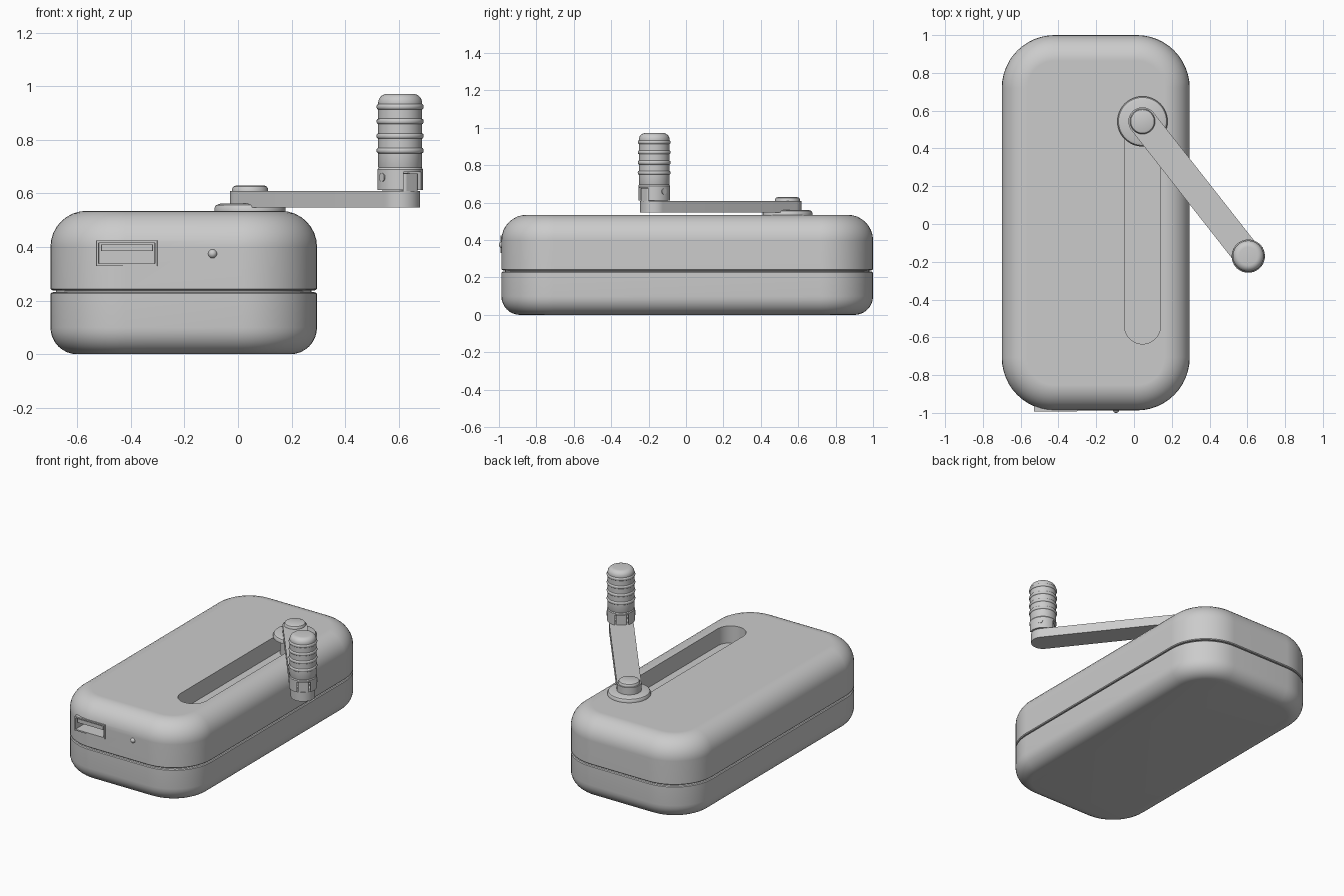
import bpy, bmesh
from math import cos, sin, pi, atan2, hypot
from mathutils import Matrix, Vector

if "Cube" in bpy.data.objects:
    bpy.data.objects.remove(bpy.data.objects["Cube"])


def finish(ob, angle=35):
    bpy.ops.object.select_all(action='DESELECT')
    ob.select_set(True)
    bpy.context.view_layer.objects.active = ob
    bpy.ops.object.shade_smooth_by_angle(angle=angle * pi / 180)


def loft(name, centre, half, r, profile, angle=0, n=12):
    """Stack rounded rectangles; profile is a list of (inset, z)."""
    bm = bmesh.new()
    rings = []
    for inset, z in profile:
        ring, rr = [], max(r - inset, 0.001)
        hx, hy = half[0] - inset - rr, half[1] - inset - rr
        for q, (sx, sy) in enumerate(((1, 1), (-1, 1), (-1, -1), (1, -1))):
            for i in range(n + 1):
                a = (q + i / n) * pi / 2
                ring.append(bm.verts.new((sx * hx + rr * cos(a), sy * hy + rr * sin(a), z)))
        rings.append(ring)
    m = len(rings[0])
    for a, b in zip(rings, rings[1:]):
        for i in range(m):
            bm.faces.new((a[i], a[(i + 1) % m], b[(i + 1) % m], b[i]))
    bm.faces.new(rings[0][::-1])
    bm.faces.new(rings[-1])
    bmesh.ops.remove_doubles(bm, verts=bm.verts, dist=1e-5)
    bm.transform(Matrix.Translation((*centre, 0)) @ Matrix.Rotation(angle, 4, 'Z'))
    me = bpy.data.meshes.new(name)
    bm.to_mesh(me)
    bm.free()
    ob = bpy.data.objects.new(name, me)
    bpy.context.collection.objects.link(ob)
    finish(ob)
    return ob


def turned(name, centre, points):
    """Round part from (radius, z) points."""
    R = max(p[0] for p in points)
    return loft(name, centre, (R, R), R, [(R - p, z) for p, z in points])


def box(name, lo, hi):
    c = [(a + b) / 2 for a, b in zip(lo, hi)]
    return loft(name, c[:2], ((hi[0] - lo[0]) / 2, (hi[1] - lo[1]) / 2), 0.002,
                [(0, lo[2]), (0, hi[2])], n=1)


def cut(ob, cutter):
    cutter.hide_render = True
    mod = ob.modifiers.new("cut", 'BOOLEAN')
    mod.operation, mod.solver, mod.object = 'DIFFERENCE', 'EXACT', cutter
    bpy.context.view_layer.objects.active = ob
    bpy.ops.object.modifier_apply(modifier=mod.name)
    bpy.data.objects.remove(cutter)
    finish(ob)


def arc(rx, rz, z, up, n=8):
    """Quarter round of a case edge, ordered from low to high."""
    pts = [(rx * (1 - cos(i / n * pi / 2)), z + (1 if up else -1) * rz * sin(i / n * pi / 2))
           for i in range(n + 1)]
    return pts if up else pts[::-1]


# Case halves with a recessed seam
C, H = (-0.2025, 0.0065), (0.4975, 0.9935)
loft("lower_case", C, H, 0.28, arc(0.1, 0.1, 0.1, False) + [(0, 0.226), (0.005, 0.231), (0.03, 0.233)])
loft("seam_core", C, H, 0.28, [(0.02, 0.2), (0.02, 0.27)])
upper = loft("upper_case", C, H, 0.28,
             [(0.03, 0.237), (0.005, 0.239), (0, 0.244)] + arc(0.135, 0.135, 0.4, True))

# Storage slot for the crank and cavity for the port
P = Vector((0.045, 0.543))
cut(upper, loft("slot_cutter", (P.x, 0.003), (0.095, 0.638), 0.095, [(0, 0.42), (0, 0.7)]))
cut(upper, box("port_cutter", (-0.525, -1.1, 0.335), (-0.305, -0.78, 0.42)))
mod = upper.modifiers.new("even_shading", 'WEIGHTED_NORMAL')
mod.keep_sharp = True

# Port: open metal shell with a tongue inside
shell = box("port_shell", (-0.53, -0.992, 0.33), (-0.30, -0.77, 0.425))
cut(shell, box("shell_cutter", (-0.521, -1.1, 0.339), (-0.309, -0.79, 0.416)))
box("port_tongue", (-0.512, -0.985, 0.385), (-0.318, -0.78, 0.41))

# Indicator light
bpy.ops.mesh.primitive_uv_sphere_add(segments=24, ring_count=12, radius=0.017, location=(-0.095, -0.983, 0.375))
bpy.context.object.name = "indicator_light"
finish(bpy.context.object)

# Crank hub, arm and pivot cap
G = Vector((0.605, -0.17))
d = G - P
ang, length = atan2(d.y, d.x), hypot(d.x, d.y)
turned("crank_hub", P, [(0.09, 0.42), (0.09, 0.53), (0.133, 0.532), (0.133, 0.546), (0.127, 0.556), (0.112, 0.562)])
loft("crank_arm", (P + G) / 2, (length / 2 + 0.075, 0.075), 0.075, [(0, 0.548), (0, 0.61)], ang)
turned("pivot_cap", P, [(0.067, 0.6), (0.067, 0.618), (0.062, 0.626), (0.052, 0.63)])

# Folding joint: forked collar, tongue and pin
collar = turned("handle_fork", G, [(0.085, 0.612), (0.085, 0.69), (0.08, 0.697)])
cut(collar, loft("fork_cutter", G, (0.12, 0.042), 0.002, [(0, 0.55), (0, 0.68)], ang, n=1))
loft("hinge_tongue", G, (0.07, 0.034), 0.012, [(0, 0.6), (0, 0.675)], ang)
bpy.ops.mesh.primitive_cylinder_add(vertices=24, radius=0.016, depth=0.176, location=(G.x, G.y, 0.66),
                                    rotation=(pi / 2, 0, ang))
bpy.context.object.name = "hinge_pin"
finish(bpy.context.object)

# Grip with raised rings
grip = [(0.078, 0.69), (0.082, 0.7)]
for k in range(4):
    z = 0.76 + k * 0.0545
    grip += [(0.082 + 0.006 * sin(i * pi / 6), z - 0.01 * cos(i * pi / 6)) for i in range(7)]
grip += [(0.048 + 0.034 * cos(i * pi / 12), 0.938 + 0.034 * sin(i * pi / 12)) for i in range(7)]
turned("handle_grip", G, grip)
